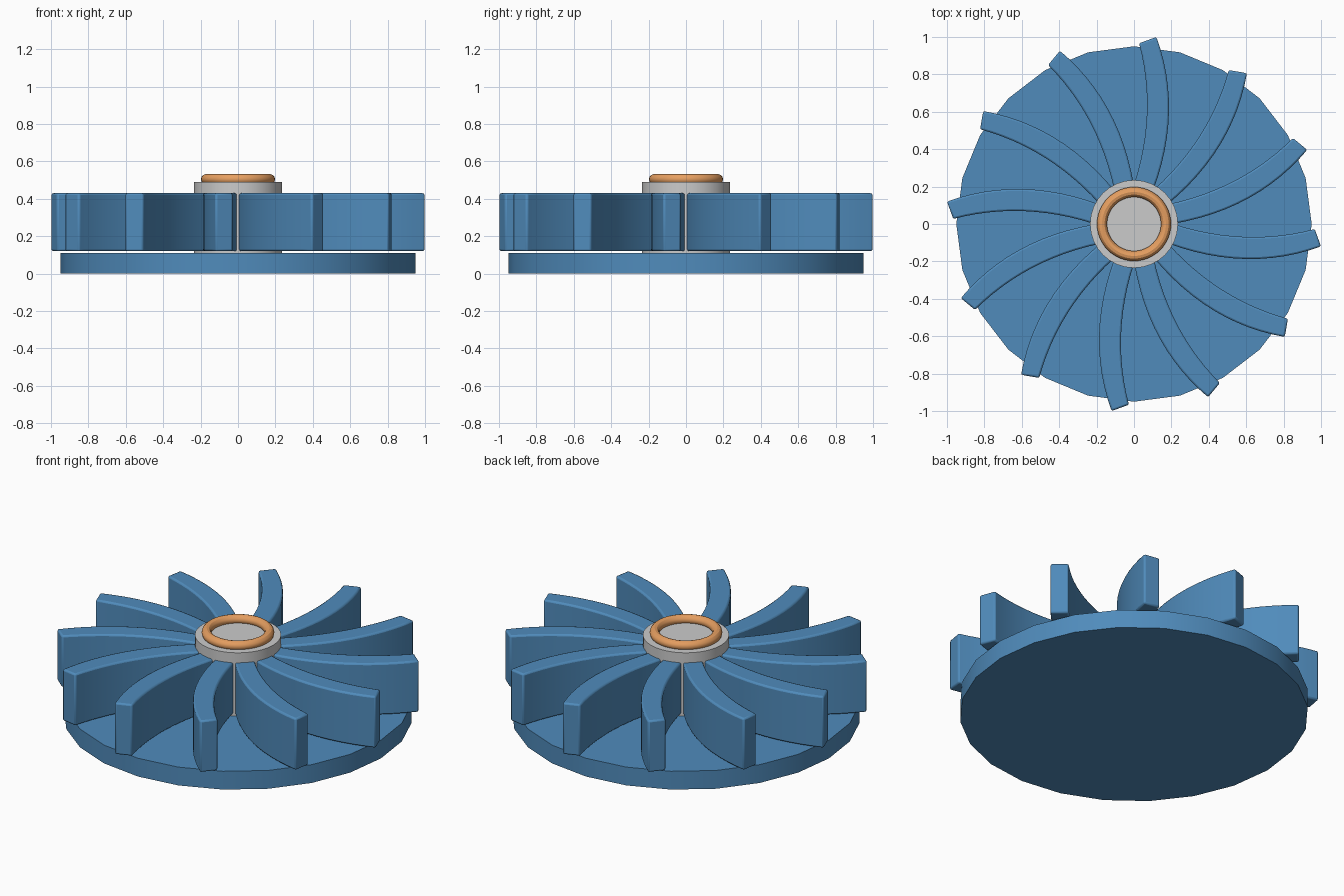
import bpy, bmesh, math
from mathutils import Matrix, Vector

if "Cube" in bpy.data.objects:
    bpy.data.objects.remove(bpy.data.objects["Cube"])


def material(name, rgb):
    m = bpy.data.materials.new(name)
    m.diffuse_color = (*rgb, 1)
    m.use_nodes = True
    m.node_tree.nodes["Principled BSDF"].inputs["Base Color"].default_value = m.diffuse_color
    return m


blue = material("blue_paint", (0.08, 0.26, 0.5))
copper = material("copper", (0.8, 0.35, 0.12))


def finish(ob, name, mat=None):
    ob.name = name
    if mat:
        ob.data.materials.append(mat)
    bpy.ops.object.select_all(action='DESELECT')
    ob.select_set(True)
    bpy.context.view_layer.objects.active = ob
    bpy.ops.object.shade_smooth_by_angle(angle=math.radians(30))


def cylinder(name, radius, z0, z1, sides, mat=None):
    bpy.ops.mesh.primitive_cylinder_add(vertices=sides, radius=radius, depth=z1 - z0,
                                        location=(0, 0, (z0 + z1) / 2))
    finish(bpy.context.object, name, mat)


def arc(a, b, c, n=12):
    """Points of a smooth curve from a through b (midway) to c."""
    a, b, c = Vector(a), Vector(b), Vector(c)
    ctrl = 2 * b - (a + c) / 2
    return [(1 - t) ** 2 * a + 2 * t * (1 - t) * ctrl + t * t * c
            for t in (i / n for i in range(n + 1))]


# Back plate, hub and copper ring
cylinder("back_plate", 0.95, 0.0, 0.11, 24, blue)
cylinder("hub", 0.235, 0.11, 0.49, 32)
bpy.ops.mesh.primitive_torus_add(major_radius=0.171, minor_radius=0.027, major_segments=48,
                                 minor_segments=12, location=(0, 0, 0.505))
finish(bpy.context.object, "shaft_ring", copper)

# Curved blade outline: trailing side out to the tip, then back along the leading side
outer = arc((0.103, 0.18), (0.187, 0.60), (0.120, 1.0))
inner = arc((-0.002, 0.205), (0.069, 0.59), (0.027, 0.966))
outline = outer + inner[::-1]

# Twelve blades around the hub
for k in range(12):
    bm = bmesh.new()
    face = bm.faces.new([bm.verts.new((p.x, p.y, 0.12)) for p in outline])
    ext = bmesh.ops.extrude_face_region(bm, geom=[face])
    top = [v for v in ext["geom"] if isinstance(v, bmesh.types.BMVert)]
    bmesh.ops.translate(bm, verts=top, vec=(0, 0, 0.31))
    bmesh.ops.recalc_face_normals(bm, faces=bm.faces)
    bmesh.ops.rotate(bm, verts=bm.verts, cent=(0, 0, 0),
                     matrix=Matrix.Rotation(math.radians(30 * k), 3, 'Z'))
    mesh = bpy.data.meshes.new("blade")
    bm.to_mesh(mesh)
    bm.free()
    ob = bpy.data.objects.new("blade", mesh)
    bpy.context.collection.objects.link(ob)
    finish(ob, f"blade_{k + 1}", blue)
    bev = ob.modifiers.new("edge_round", 'BEVEL')
    bev.width = 0.01
    bev.segments = 2
    bev.limit_method = 'ANGLE'
    bev.angle_limit = math.radians(40)
